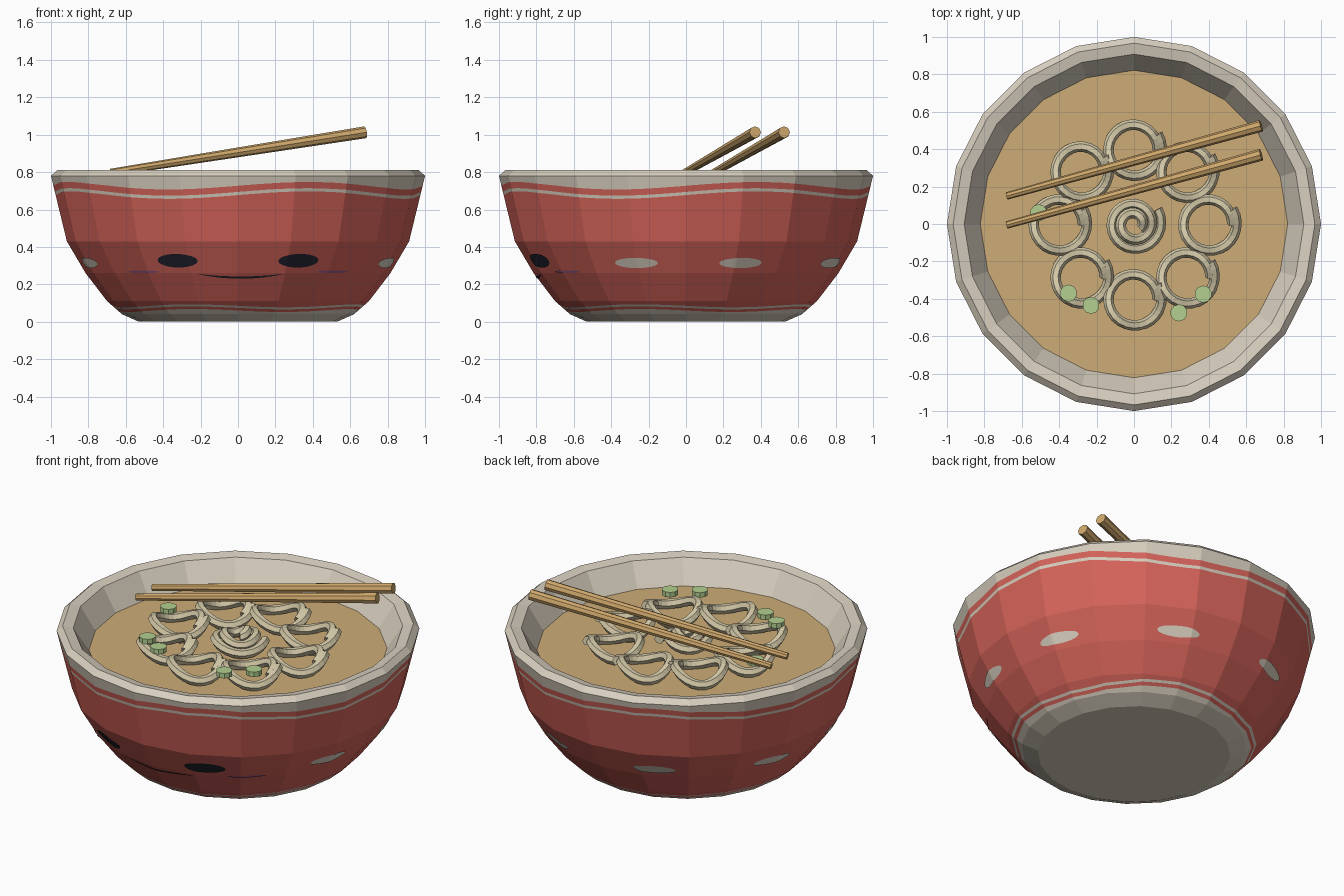
import bpy, bmesh, math
from mathutils import Vector

if "Cube" in bpy.data.objects:
    bpy.data.objects.remove(bpy.data.objects["Cube"])

SIDES, SUB = 20, 4
COLS = SIDES * SUB
STEP = 2 * math.pi / SIDES


def material(name, rgb):
    m = bpy.data.materials.new(name)
    lin = [((c / 255 + 0.055) / 1.055) ** 2.4 for c in rgb]
    m.diffuse_color = (*lin, 1)
    m.use_nodes = True
    m.node_tree.nodes["Principled BSDF"].inputs["Base Color"].default_value = m.diffuse_color
    return m


RED = material("red_glaze", (214, 100, 90))
CREAM = material("cream_glaze", (216, 207, 191))
BROTH = material("broth", (205, 172, 119))
NOODLE = material("noodle", (212, 201, 168))
GREEN = material("green_onion", (180, 208, 144))
WOOD = material("wood", (208, 168, 108))
DARK = material("dark_paint", (34, 36, 48))
BLUSH = material("purple_blush", (150, 88, 128))


def new_object(name, bm, mats):
    bmesh.ops.recalc_face_normals(bm, faces=bm.faces)
    me = bpy.data.meshes.new(name)
    bm.to_mesh(me)
    bm.free()
    for m in mats:
        me.materials.append(m)
    ob = bpy.data.objects.new(name, me)
    bpy.context.collection.objects.link(ob)
    return ob


# Outer bowl profile (radius, height)
PROFILE = [(0.53, 0.0), (0.62, 0.04), (0.70, 0.11), (0.815, 0.26), (0.915, 0.43), (1.0, 0.78)]


def radius_at(z):
    for (r0, z0), (r1, z1) in zip(PROFILE, PROFILE[1:]):
        if z <= z1:
            return r0 + (r1 - r0) * (z - z0) / (z1 - z0)
    return PROFILE[-1][0]


def on_facets(r, phi, z):
    """Point on a 20-sided ring; phi = 0 is the front."""
    r *= math.cos(STEP / 2) / math.cos(phi % STEP - STEP / 2)
    return Vector((r * math.sin(phi), -r * math.cos(phi), z))


# Bowl: rows of (radius or None for the profile, height, wave, material of the band above)
ROWS = [(None, 0.0, 0, 1), (None, 0.04, 0, 1), (None, 0.06, -0.008, 0), (None, 0.074, -0.008, 1),
        (None, 0.085, -0.008, 0), (None, 0.11, 0, 0), (None, 0.26, 0, 0), (None, 0.43, 0, 0),
        (None, 0.677, 0.02, 1), (None, 0.694, 0.02, 0), (None, 0.727, 0.02, 1), (None, 0.78, 0, 1),
        (0.967, 0.81, 0, 1), (0.908, 0.798, 0, 1), (0.82, 0.66, 0, 1), (0.45, 0.1, 0, 1)]
bm = bmesh.new()
rings = []
for r, z, wave, _ in ROWS:
    ring = []
    for i in range(COLS):
        phi = i * 2 * math.pi / COLS
        h = z + wave * math.sin(4 * phi)
        ring.append(bm.verts.new(on_facets(r or radius_at(h), phi, h)))
    rings.append(ring)
for row, a, b in zip(ROWS, rings, rings[1:]):
    for i in range(COLS):
        j = (i + 1) % COLS
        bm.faces.new((a[i], a[j], b[j], b[i])).material_index = row[3]
for ring in (rings[0], rings[-1]):
    bm.faces.new(ring).material_index = 1
new_object("bowl", bm, [RED, CREAM])

# Broth surface
bm = bmesh.new()
bmesh.ops.create_circle(bm, cap_ends=True, segments=SIDES, radius=0.822)
broth = new_object("broth_surface", bm, [BROTH])
broth.location.z = 0.663


def painted_strip(name, phi0, half_phi, low, high, mat, n=24):
    """Thin painted patch on the bowl; low and high give heights for u in -1..1."""
    bm = bmesh.new()
    pairs = []
    for i in range(n + 1):
        u = -math.cos(math.pi * i / n)
        phi = phi0 + half_phi * u
        pairs.append([bm.verts.new(on_facets(radius_at(z) + 0.005, phi, z - 0.001))
                      for z in (low(u), high(u))])
    for (a, b), (c, d) in zip(pairs, pairs[1:]):
        bm.faces.new((a, c, d, b))
    return new_object(name, bm, [mat])


def painted_oval(name, deg, z, half_deg, half_h, mat):
    def bulge(u):
        return half_h * math.sqrt(max(0, 1 - u * u)) + 0.0003
    painted_strip(name, math.radians(deg), math.radians(half_deg),
                  lambda u: z - bulge(u), lambda u: z + bulge(u), mat)


# Painted face and side spots
for s, side in ((-1, "left"), (1, "right")):
    painted_oval(side + "_eye", s * 22.5, 0.327, 7.8, 0.036, DARK)
    painted_oval(side + "_cheek", s * 38.5, 0.268, 7.5, 0.007, BLUSH)
    for k, deg in enumerate((71.5, 110.5, 157)):
        painted_oval(f"{side}_spot_{k + 1}", s * deg, 0.315, 8.2, 0.027, CREAM)
painted_strip("mouth", math.radians(1), math.radians(16),
              lambda u: 0.231 + 0.023 * u * u, lambda u: 0.243 + 0.013 * u * u, DARK)


def noodle(name, cx, cy, r0, r1, turns, z0, z1, wave, tube=0.028):
    """Clockwise coil swept with a six-sided tube."""
    n, k = int(26 * turns), 6
    bm = bmesh.new()

    def point(t):
        a = math.radians(32) - t * turns * 2 * math.pi
        r = r0 + (r1 - r0) * t
        return Vector((cx + r * math.cos(a), cy + r * math.sin(a),
                       z0 + (z1 - z0) * t + wave * math.sin(2 * a)))
    rings = []
    for i in range(n + 1):
        t = i / n
        tangent = (point(t + 0.002) - point(t - 0.002)).normalized()
        side = tangent.cross(Vector((0, 0, 1))).normalized()
        up = side.cross(tangent)
        rings.append([bm.verts.new(point(t) + tube * (side * math.cos(j * math.tau / k)
                                                      + up * math.sin(j * math.tau / k)))
                      for j in range(k)])
    for a, b in zip(rings, rings[1:]):
        for j in range(k):
            bm.faces.new((a[j], a[(j + 1) % k], b[(j + 1) % k], b[j]))
    bm.faces.new(rings[0])
    bm.faces.new(rings[-1])
    return new_object(name, bm, [NOODLE])


# Noodle loops around a central coil
for i in range(8):
    a = i * math.pi / 4
    noodle(f"noodle_loop_{i + 1}", 0.4 * math.cos(a), 0.4 * math.sin(a),
           0.15, 0.125, 1.09, 0.715, 0.715, 0.028)
noodle("noodle_center", 0, 0, 0.148, 0.04, 2.2, 0.705, 0.765, 0.015)

# Green onion slices
for i, (x, y, z) in enumerate([(-0.35, -0.37, 0.775), (-0.23, -0.435, 0.77), (0.37, -0.375, 0.77),
                               (0.24, -0.475, 0.765), (-0.51, 0.06, 0.75)]):
    bm = bmesh.new()
    bmesh.ops.create_cone(bm, cap_ends=True, segments=10, radius1=0.046, radius2=0.046, depth=0.03)
    new_object(f"onion_slice_{i + 1}", bm, [GREEN]).location = (x, y, z)

# Tapered chopsticks
for i, y in enumerate((-0.005, 0.15)):
    tip, end = Vector((-0.68, y, 0.798)), Vector((0.68, y + 0.375, 1.013))
    axis = end - tip
    bm = bmesh.new()
    bmesh.ops.create_cone(bm, cap_ends=True, segments=8, radius1=0.02, radius2=0.032,
                          depth=axis.length)
    stick = new_object(f"chopstick_{i + 1}", bm, [WOOD])
    stick.location = (tip + end) / 2
    stick.rotation_mode = 'QUATERNION'
    stick.rotation_quaternion = axis.to_track_quat('Z', 'Y')
